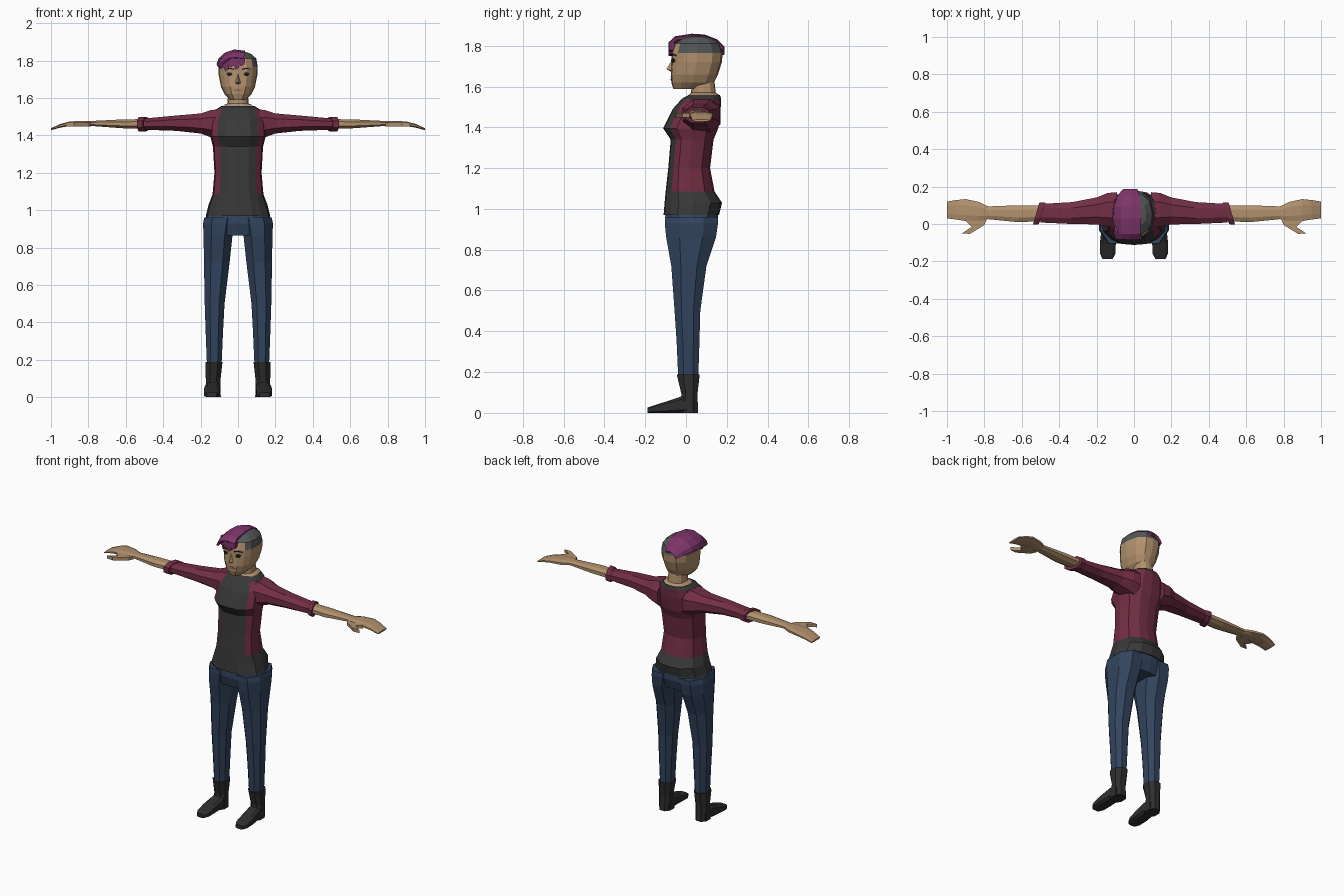
import bpy, bmesh

if "Cube" in bpy.data.objects:
    bpy.data.objects.remove(bpy.data.objects["Cube"])

# ---- colours (sRGB bytes converted to linear) ----
def mat(name, *rgb):
    m = bpy.data.materials.new(name)
    lin = [((c / 255 + 0.055) / 1.055) ** 2.4 for c in rgb]
    m.diffuse_color = (*lin, 1)
    m.use_nodes = True
    m.node_tree.nodes["Principled BSDF"].inputs["Base Color"].default_value = m.diffuse_color
    return m

SKIN = mat("skin", 178, 145, 110)
MAROON = mat("maroon knit", 114, 46, 68)
CHARCOAL = mat("charcoal cloth", 56, 56, 56)
DENIM = mat("blue denim", 50, 68, 94)
BOOT = mat("boot black", 46, 46, 46)
PURPLE = mat("purple hair", 126, 52, 106)
STUBBLE = mat("shaved hair grey", 84, 85, 87)
DARK = mat("eye dark", 32, 28, 28)
LIP = mat("lip", 150, 108, 88)


# ---- helpers ----
def finish(name, bm, mats, mirror=False):
    bmesh.ops.recalc_face_normals(bm, faces=bm.faces)
    me = bpy.data.meshes.new(name)
    bm.to_mesh(me)
    bm.free()
    for m in mats:
        me.materials.append(m)
    ob = bpy.data.objects.new(name, me)
    bpy.context.collection.objects.link(ob)
    if mirror:
        ob.modifiers.new("mirror", "MIRROR")
    return ob


def loft(name, rings, mats, rule=None, mirror=False):
    """Skin closed rings of points; rule(ring, segment) gives the material index."""
    bm = bmesh.new()
    vs = [[bm.verts.new(p) for p in r] for r in rings]
    n = len(vs[0])
    for i in range(len(vs) - 1):
        for j in range(n):
            k = (j + 1) % n
            f = bm.faces.new((vs[i][j], vs[i][k], vs[i + 1][k], vs[i + 1][j]))
            f.material_index = rule(i, j) if rule else 0
    bm.faces.new(vs[0][::-1]).material_index = rule(0, 0) if rule else 0
    bm.faces.new(vs[-1]).material_index = rule(len(vs) - 2, 0) if rule else 0
    return finish(name, bm, mats, mirror)


HALF = [(0, 0), (.45, .02), (.74, .12), (.95, .25), (1, .5), (.85, .8), (.45, .97), (0, 1)]
SECTION = HALF + [(-x, y) for x, y in HALF[-2:0:-1]]
FRONT = (0, 1, 12, 13)          # front-facing segments of the section


def body(z, hw, y0, y1):
    return [(u * hw, y0 + v * (y1 - y0), z) for u, v in SECTION]


def octagon(axis, pos, a0, a1, b0, b1, c=.27, tilt=0):
    """Chamfered rectangle across an axis; a and b are the two other axes in order."""
    uv = [(c, 0), (1 - c, 0), (1, c), (1, 1 - c), (1 - c, 1), (c, 1), (0, 1 - c), (0, c)]
    out = []
    for u, v in uv:
        p = [a0 + u * (a1 - a0), b0 + v * (b1 - b0)]
        p.insert(axis, pos + tilt * (u - .5))
        out.append(tuple(p))
    return out


def prism(name, outline, lo, hi, m, mirror=False):
    """Outline of points joined between two mapped copies."""
    return loft(name, [[lo(*p) for p in outline], [hi(*p) for p in outline]], [m], None, mirror)


# ---- torso: open cardigan over shirt ----
torso = [(.97, .172, -.11, .162), (1.03, .157, -.105, .177), (1.085, .136, -.1, .14),
         (1.2, .126, -.087, .118), (1.34, .134, -.075, .135), (1.395, .148, -.112, .158),
         (1.49, .142, -.065, .17), (1.54, .115, -.02, .172), (1.558, .086, .012, .166)]
loft("torso", [body(*r) for r in torso], [MAROON, CHARCOAL],
     lambda i, j: int(i < 2 or i == 7 or j in FRONT))

# ---- jeans ----
pelvis = [(.865, .17, -.085, .135), (.93, .184, -.103, .157), (1.0, .16, -.1, .155)]
loft("jeans_hips", [body(*r) for r in pelvis], [DENIM])
leg = [(.96, .01, .18, -.103, .156), (.93, .015, .187, -.104, .157), (.86, .03, .184, -.097, .147),
       (.72, .045, .182, -.072, .1), (.5, .072, .178, -.056, .07),
       (.35, .08, .173, -.046, .066), (.17, .088, .166, -.038, .06)]
loft("jeans_leg", [octagon(2, *r) for r in leg], [DENIM], mirror=True)

# ---- boots ----
shaft = [(.187, .083, .175, -.045, .067), (.09, .094, .172, -.022, .056), (0, .092, .172, -.04, .06)]
loft("boot_shaft", [octagon(2, *r) for r in shaft], [BOOT], mirror=True)
foot = [(.04, .097, .17, 0, .06), (-.025, .095, .174, 0, .08), (-.1, .097, .182, 0, .055),
        (-.16, .1, .181, 0, .036), (-.188, .115, .168, 0, .026)]
loft("boot_foot", [octagon(1, *r, c=.18) for r in foot], [BOOT], mirror=True)

# ---- arms ----
sleeve = [(.09, -.02, .17, 1.37, 1.54), (.14, -.015, .166, 1.388, 1.536), (.2, -.002, .142, 1.41, 1.517),
          (.33, 0, .117, 1.424, 1.506), (.5, .008, .107, 1.43, 1.49)]
loft("sleeve", [octagon(0, *r) for r in sleeve], [MAROON], mirror=True)
cuff = [(.49, .002, .112, 1.425, 1.494), (.5, -.004, .116, 1.42, 1.498), (.523, -.004, .116, 1.42, 1.498)]
loft("sleeve_cuff", [octagon(0, *r, tilt=-.035) for r in cuff], [MAROON], mirror=True)
arm = [(.49, .015, .1, 1.436, 1.487), (.62, .01, .1, 1.438, 1.485), (.78, .026, .094, 1.45, 1.477),
       (.83, .015, .118, 1.447, 1.478), (.9, .016, .133, 1.45, 1.474),
       (.95, .024, .128, 1.441, 1.461), (1.0, .03, .12, 1.428, 1.438)]
loft("forearm_and_hand", [octagon(0, *r) for r in arm], [SKIN], mirror=True)
thumb = [(.785, .03), (.80, -.005), (.877, -.053), (.92, -.05), (.868, -.016), (.9, .018), (.84, .05)]
prism("thumb", thumb, lambda x, y: (x, y, 1.448), lambda x, y: (x, y, 1.469), SKIN, True)

# ---- neck and head ----
neck = [(1.559, .082, .015, .162), (1.57, .057, .025, .146), (1.66, .05, .03, .135)]
loft("neck", [body(*r) for r in neck], [SKIN])
head = [(1.588, .042, -.062, .08), (1.62, .072, -.072, .137), (1.66, .091, -.074, .157),
        (1.72, .103, -.07, .176), (1.765, .105, -.07, .18), (1.81, .098, -.055, .165),
        (1.838, .066, -.015, .125), (1.848, .03, .03, .08)]
loft("head", [body(*r) for r in head], [SKIN, STUBBLE],
     lambda i, j: int(i > 4 or (i == 4 and j not in FRONT)))


def face_y(x):
    u = abs(x) / .103
    return -.071 + .246 * (.02 * u / .45 if u < .45 else .02 + .1 * (u - .45) / .29)


def face_plate(name, outline, m, mirror=False):
    prism(name, outline, lambda x, z: (x, face_y(x) - .005, z),
          lambda x, z: (x, face_y(x) + .003, z), m, mirror)


# ---- face details ----
face_plate("eye", [(.029, 1.726), (.038, 1.717), (.054, 1.718), (.062, 1.728), (.053, 1.737), (.037, 1.736)],
           DARK, True)
face_plate("eyebrow", [(.022, 1.749), (.045, 1.756), (.068, 1.75), (.068, 1.754), (.045, 1.762), (.022, 1.756)],
           DARK, True)
face_plate("lips", [(-.026, 1.641), (0, 1.633), (.026, 1.641), (.01, 1.648), (-.01, 1.648)], LIP)
bm = bmesh.new()
top, left, right, tip, base = [bm.verts.new(p) for p in
                               [(0, -.066, 1.735), (-.019, -.064, 1.677), (.019, -.064, 1.677),
                                (0, -.096, 1.685), (0, -.066, 1.668)]]
for f in ((top, left, tip), (top, tip, right), (left, base, tip), (tip, base, right),
          (top, right, base, left)):
    bm.faces.new(f)
finish("nose", bm, [SKIN])

# ---- swept hair: strip from forehead to nape over one side ----
stations = [(-.08, 1.812, 1.765, .9), (-.05, 1.84, 1.765, .98), (.03, 1.852, 1.778, 1.03),
            (.09, 1.848, 1.782, 1.0), (.15, 1.825, 1.775, .78), (.183, 1.79, 1.755, .5)]
bm = bmesh.new()
grid = []
for y, zt, zl, s in stations:
    drop = zt - zl
    arc = [(.035, zt - .006), (-.02, zt), (-.065, zt - .22 * drop), (-.095, zt - .6 * drop), (-.105, zl)]
    grid.append([bm.verts.new((x * s, y, z)) for x, z in arc])
for a, b in zip(grid, grid[1:]):
    for j in range(4):
        bm.faces.new((a[j], a[j + 1], b[j + 1], b[j]))
hair = finish("swept_hair", bm, [PURPLE])
solid = hair.modifiers.new("thickness", "SOLIDIFY")
solid.thickness, solid.offset = .014, 0

# fringe locks hanging over the forehead
for k, tipz in enumerate((1.752, 1.742, 1.762, 1.75, 1.768)):
    x = -.104 + k * .028
    lock = [(x, 1.81), (x - .002, tipz + .022), (x + .008, tipz), (x + .026, tipz + .012), (x + .032, 1.815)]
    prism("fringe_lock", lock, lambda px, pz: (px, face_y(px) - .016, pz),
          lambda px, pz: (px, face_y(px) + .01, pz), PURPLE)
